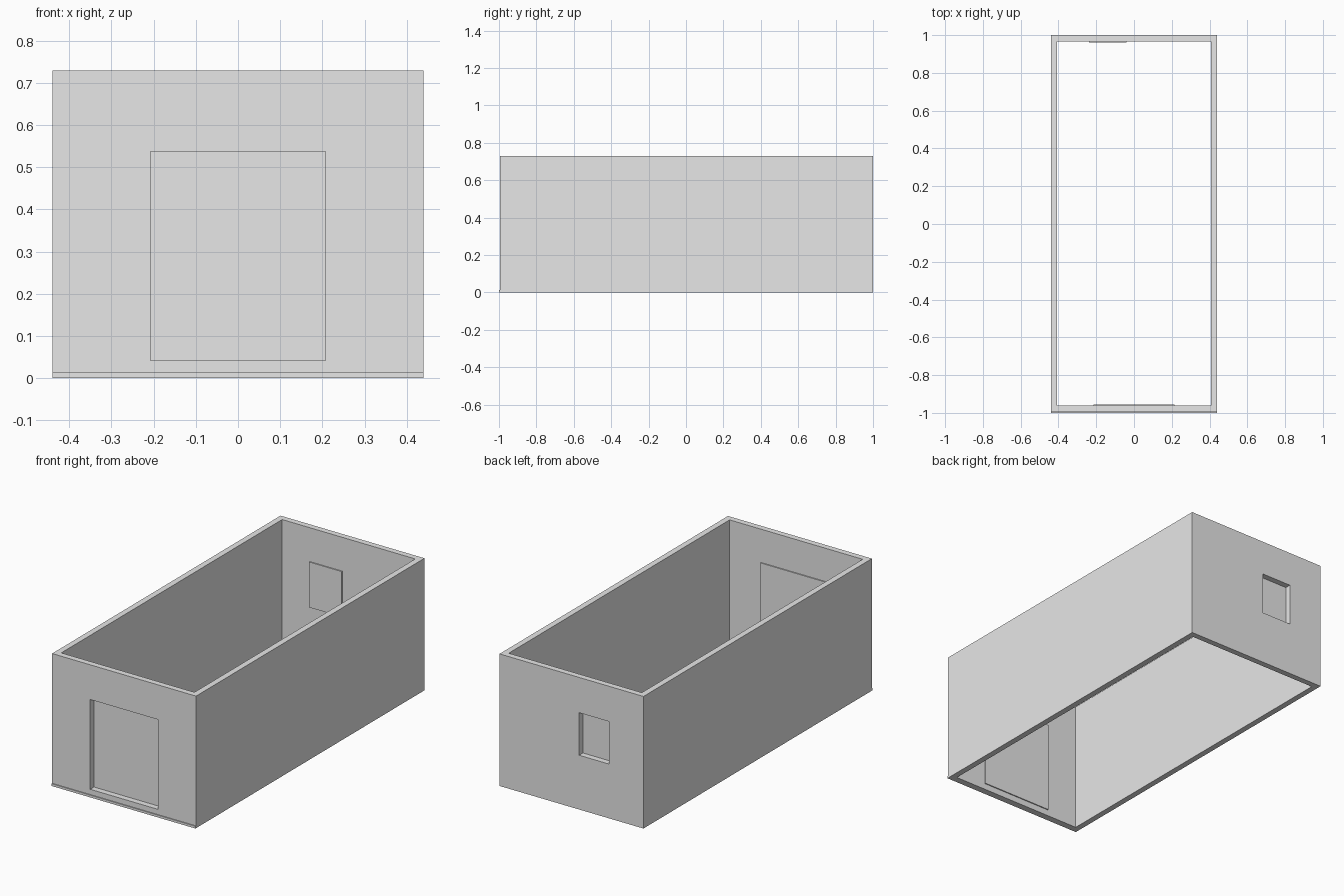
import bpy

old = bpy.data.objects.get("Cube")
if old:
    bpy.data.objects.remove(old, do_unlink=True)

# One plain grey for everything
grey = bpy.data.materials.new("wall_grey")
grey.use_nodes = True
grey.diffuse_color = (0.8, 0.8, 0.8, 1)
grey.node_tree.nodes["Principled BSDF"].inputs["Base Color"].default_value = grey.diffuse_color

HALF_W, HEIGHT, WALL = 0.44, 0.73, 0.033
FRONT, BACK = -0.995, 1.0
PANEL = 0.006   # thickness of the inner panels
LAP = 0.008     # how far a panel overlaps its opening


def box(name, x, y, z):
    """Axis-aligned box from (low, high) ranges."""
    bpy.ops.mesh.primitive_cube_add(size=1, location=[sum(r) / 2 for r in (x, y, z)])
    ob = bpy.context.object
    ob.name = name
    ob.scale = [r[1] - r[0] for r in (x, y, z)]
    bpy.ops.object.transform_apply(location=False, rotation=False, scale=True)
    ob.data.materials.append(grey)
    return ob


def cut(target, cutter):
    """Subtract a box from the target and keep the cutter out of sight."""
    mod = target.modifiers.new(cutter.name, 'BOOLEAN')
    mod.operation = 'DIFFERENCE'
    mod.solver = 'EXACT'
    mod.object = cutter
    bpy.context.view_layer.objects.active = target
    bpy.ops.object.modifier_apply(modifier=mod.name)
    bpy.data.objects.remove(cutter, do_unlink=True)


# Open rectangular shell
inner_w, inner_front, inner_back = HALF_W - WALL, FRONT + WALL, BACK - WALL
walls = box("walls", (-HALF_W, HALF_W), (FRONT, BACK), (0, HEIGHT))
cut(walls, box("room_cutter", (-inner_w, inner_w), (inner_front, inner_back), (-1, 2)))

# Openings, each closed by a thin panel on the inner wall face
openings = [
    ("door", (-0.207, 0.207), (0.042, 0.538),
     (FRONT - 0.1, inner_front + 0.1), (inner_front, inner_front + PANEL)),
    ("window", (-0.23, -0.047), (0.30, 0.535),
     (inner_back - 0.1, BACK + 0.1), (inner_back - PANEL, inner_back)),
]
for name, x, z, cut_y, panel_y in openings:
    cut(walls, box(name + "_cutter", x, cut_y, z))
    box(name + "_panel", (x[0] - LAP, x[1] + LAP), panel_y, (z[0] - LAP, z[1] + LAP))

# Low strip along the foot of the front wall
box("front_sill", (-HALF_W, HALF_W), (-1, FRONT), (0, 0.013))
